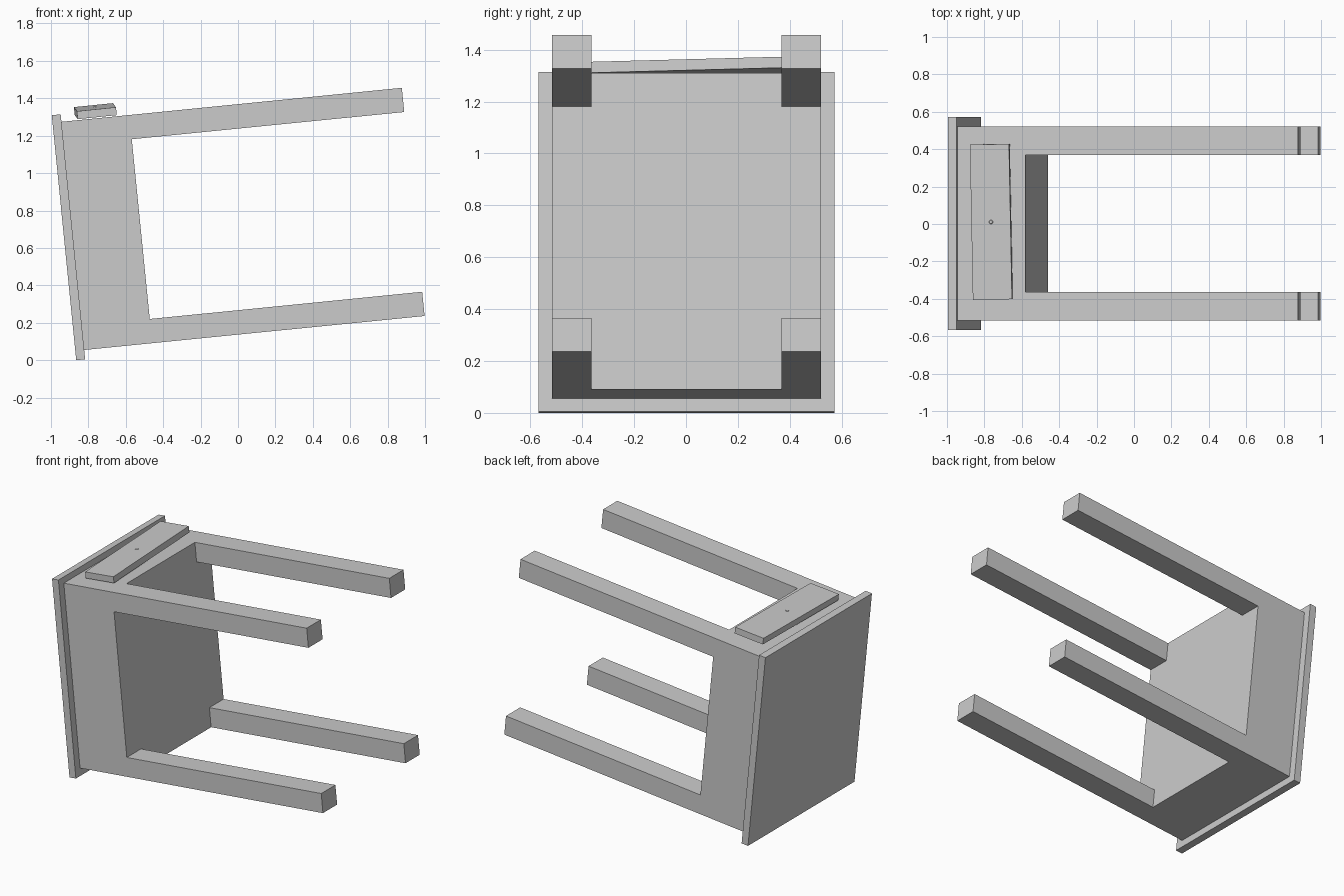
import bpy
import bmesh
import math
from mathutils import Matrix, Vector

default = bpy.data.objects.get("Cube")
if default:
    bpy.data.objects.remove(default, do_unlink=True)

# One plain grey for everything
GREY = (0.6, 0.6, 0.6, 1.0)
grey = bpy.data.materials.new("light_grey")
grey.use_nodes = True
grey.diffuse_color = GREY
grey.node_tree.nodes["Principled BSDF"].inputs["Base Color"].default_value = GREY

# The table lies on its side: local x runs along the legs, tilted about y
TILT = Matrix.Translation((-0.865, 0.002, 0)) @ Matrix.Rotation(math.radians(-5.7), 4, "Y")


def add_box(bm, low, high):
    low, high = Vector(low), Vector(high)
    size = Matrix.Diagonal((high - low).to_4d())
    size[3][3] = 1
    bmesh.ops.create_cube(bm, size=1, matrix=Matrix.Translation((low + high) / 2) @ size)


def finish(name, bm, matrix):
    bmesh.ops.recalc_face_normals(bm, faces=bm.faces)
    mesh = bpy.data.meshes.new(name)
    bm.to_mesh(mesh)
    bm.free()
    mesh.materials.append(grey)
    obj = bpy.data.objects.new(name, mesh)
    obj.matrix_world = matrix
    bpy.context.collection.objects.link(obj)
    return obj


# Table top, standing upright at the left end
bm = bmesh.new()
add_box(bm, (0, -0.57, 0), (0.048, 0.57, 1.316))
finish("table_top", bm, TILT)

# Cabinet body with four legs extruded from its corners
HALF, LEG_Y, LOW, HIGH, LEG_Z = 0.518, 0.366, 0.05, 1.276, 0.13
BODY_END, LEG_END = 0.413, 1.877
bm = bmesh.new()
add_box(bm, (0.048, -HALF, LOW), (BODY_END, HALF, HIGH))
cuts = [((0, s * LEG_Y, 0), (0, 1, 0)) for s in (-1, 1)]
cuts += [((0, 0, z), (0, 0, 1)) for z in (LOW + LEG_Z, HIGH - LEG_Z)]
for point, normal in cuts:
    bmesh.ops.bisect_plane(bm, geom=bm.verts[:] + bm.edges[:] + bm.faces[:],
                           plane_co=point, plane_no=normal)
bm.normal_update()
corners = []
for face in bm.faces:
    c = face.calc_center_median()
    at_corner = abs(c.y) > LEG_Y and not LOW + LEG_Z < c.z < HIGH - LEG_Z
    if face.normal.x > 0.9 and at_corner:
        corners.append(face)
for face in corners:
    new_face = bmesh.ops.extrude_discrete_faces(bm, faces=[face])["faces"][0]
    bmesh.ops.translate(bm, verts=new_face.verts, vec=(LEG_END - BODY_END, 0, 0))
finish("body_and_legs", bm, TILT)

# Loose drawer front resting askew on the upper side
along = Vector((-0.016, 0.83, 0.022)).normalized()
across = Vector((0.21, 0.004, 0.0215))
across = (across - along * across.dot(along)).normalized()
up = across.cross(along)
askew = Matrix((across, along, up)).transposed().to_4x4()
askew = Matrix.Translation((-0.765, 0.011, 1.3525)) @ askew
bm = bmesh.new()
add_box(bm, (-0.105, -0.415, -0.0425), (0.105, 0.415, 0))
finish("drawer_front", bm, askew)

# Tiny knob nearly flush with the drawer front
bm = bmesh.new()
bmesh.ops.create_cone(bm, cap_ends=True, segments=12, radius1=0.014, radius2=0.008,
                      depth=0.006)
finish("drawer_knob", bm, askew)
